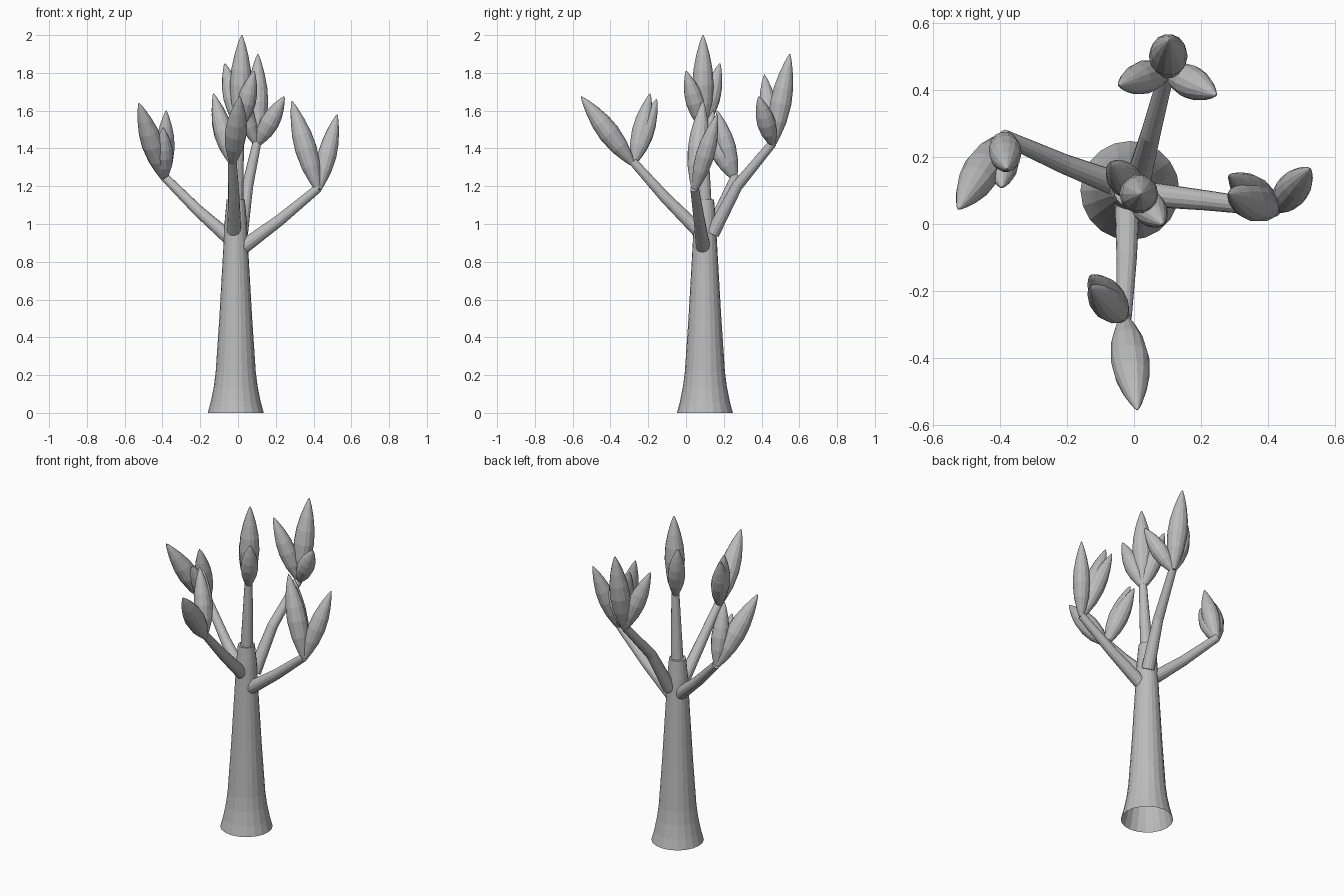
import bpy
import bmesh
import math
from mathutils import Vector

if "Cube" in bpy.data.objects:
    bpy.data.objects.remove(bpy.data.objects["Cube"])

gray = bpy.data.materials.new("plain_gray")
gray.use_nodes = True
gray.diffuse_color = (0.5, 0.5, 0.5, 1)
gray.node_tree.nodes["Principled BSDF"].inputs["Base Color"].default_value = (0.5, 0.5, 0.5, 1)


def sweep(name, path, radii, sides, cap_start=True):
    """Round tapered tube along a path, with one ring per path point."""
    path = [Vector(p) for p in path]
    bm = bmesh.new()
    rings = []
    for i, (centre, radius) in enumerate(zip(path, radii)):
        tangent = path[min(i + 1, len(path) - 1)] - path[max(i - 1, 0)]
        turn = Vector((0, 0, 1)).rotation_difference(tangent)
        ring = []
        for k in range(sides):
            a = math.tau * k / sides
            ring.append(bm.verts.new(centre + turn @ Vector((math.cos(a), math.sin(a), 0)) * radius))
        rings.append(ring)
    for low, high in zip(rings, rings[1:]):
        for k in range(sides):
            n = (k + 1) % sides
            bm.faces.new((low[k], low[n], high[n], high[k]))
    bm.faces.new(rings[-1])
    if cap_start:
        bm.faces.new(rings[0][::-1])
    mesh = bpy.data.meshes.new(name)
    bm.to_mesh(mesh)
    bm.free()
    mesh.materials.append(gray)
    obj = bpy.data.objects.new(name, mesh)
    bpy.context.collection.objects.link(obj)
    return obj


def leaf(name, base, tip, width):
    """Pointed spindle from the branch end to the tip."""
    base, tip = Vector(base), Vector(tip)
    shape = [(0, .3), (.1, .55), (.25, .85), (.45, 1), (.62, .9), (.78, .64), (.9, .36), (.97, .16), (1, .04)]
    sweep(name, [base.lerp(tip, t) for t, r in shape], [r * width for t, r in shape], 14)


# Flared trunk, open underneath
trunk = [(0, .148), (.06, .132), (.14, .116), (.22, .106), (.5, .087), (.85, .067), (1.02, .058), (1.13, .048)]
sweep("trunk", [(-.012, .1, z) for z, r in trunk], [r for z, r in trunk], 20, False)

# Each branch: path from the trunk, then leaf tips
branches = {
    "front": ([(-.02, .08, .95), (-.022, -.11, 1.14), (-.03, -.28, 1.33)],
              [(.01, -.555, 1.675), (-.13, -.155, 1.66), (-.13, -.19, 1.69)]),
    "back": ([(.015, .14, .95), (.05, .27, 1.2), (.1, .46, 1.43)],
             [(.105, .55, 1.9), (.245, .385, 1.675), (-.045, .415, 1.79)]),
    "right_side": ([(-.04, .115, .92), (-.21, .18, 1.07), (-.39, .26, 1.25)],
                   [(-.525, .045, 1.64), (-.38, .165, 1.6), (-.395, .11, 1.51)]),
    "left_side": ([(.03, .09, .88), (.22, .07, 1.02), (.425, .045, 1.19)],
                  [(.285, .09, 1.65), (.285, .145, 1.6), (.525, .165, 1.58)]),
    "centre": ([(-.01, .1, 1.08), (0, .095, 1.3), (.01, .09, 1.52)],
               [(.02, .09, 2), (-.07, .18, 1.85), (.085, 0, 1.81)]),
}
for side, (path, tips) in branches.items():
    sweep(side + "_branch", path, (.038, .03, .023), 14)
    base = Vector(path[-1]) - Vector((0, 0, .015))
    for i, tip in enumerate(tips):
        foot = base + (Vector(tip) - base) * Vector((.05, .05, 0)).length * .3
        leaf(f"{side}_leaf_{i + 1}", foot, tip, .058 if i == 0 else .05)
